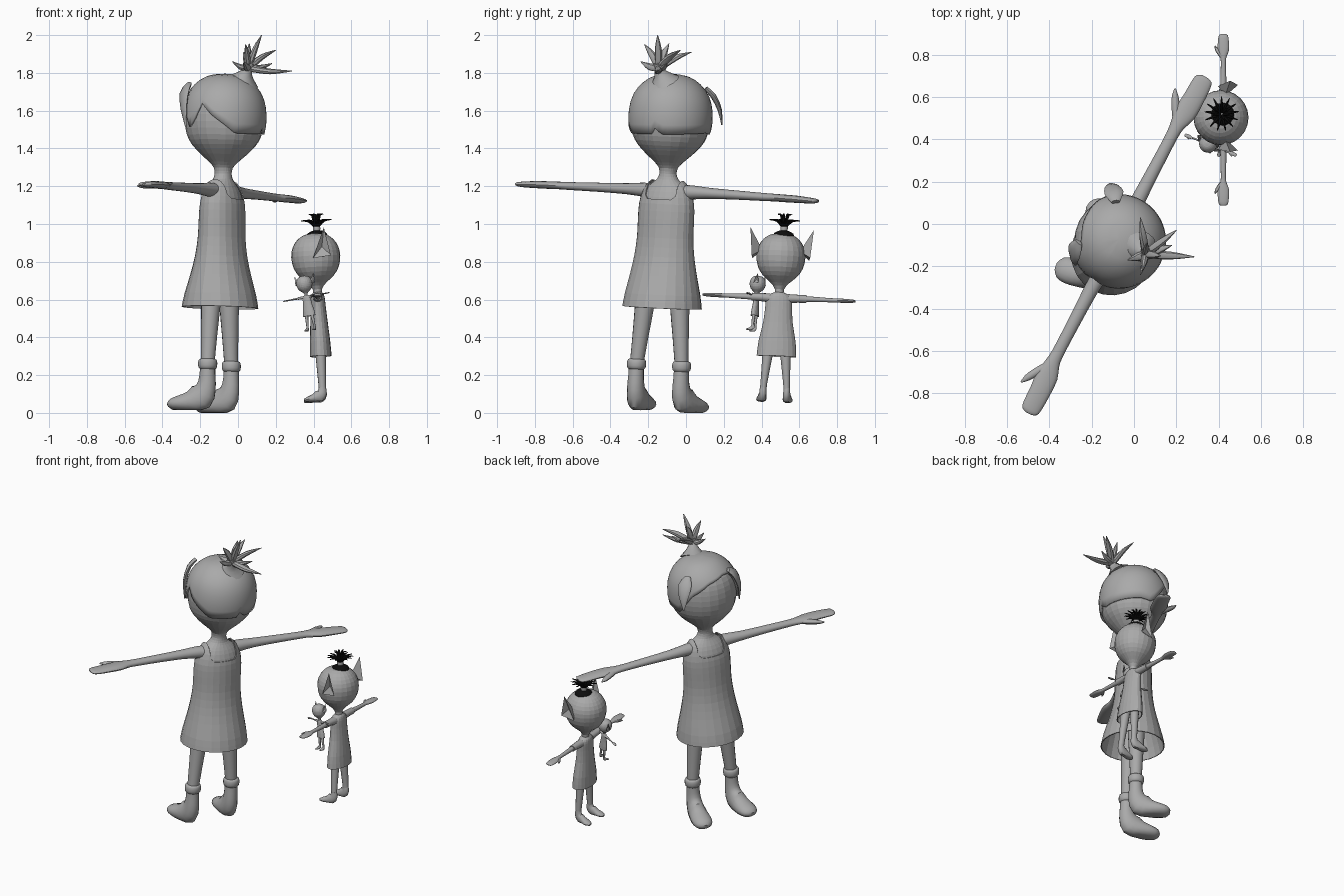
import bpy, bmesh, math
from mathutils import Matrix, Vector

if "Cube" in bpy.data.objects:
    bpy.data.objects.remove(bpy.data.objects["Cube"])

def material(name, c):
    m = bpy.data.materials.new(name)
    m.diffuse_color = (*c, 1)
    m.use_nodes = True
    m.node_tree.nodes["Principled BSDF"].inputs["Base Color"].default_value = m.diffuse_color
    return m

GREY = material("grey", (0.4, 0.4, 0.4))
BLACK = material("black", (0.004, 0.004, 0.004))

def finish(name, bm, M, mat=GREY, angle=40, thick=0):
    bmesh.ops.recalc_face_normals(bm, faces=bm.faces)
    bm.transform(M)
    me = bpy.data.meshes.new(name)
    bm.to_mesh(me)
    bm.free()
    me.materials.append(mat)
    if angle:
        me.shade_smooth()
        me.set_sharp_from_angle(angle=math.radians(angle))
    ob = bpy.data.objects.new(name, me)
    bpy.context.collection.objects.link(ob)
    if thick:
        mod = ob.modifiers.new("thickness", 'SOLIDIFY')
        mod.thickness, mod.offset = thick, -1
    return ob

def smooth_path(pts, sub):
    """Catmull-Rom through rows of x, y, z, radius a, radius b."""
    P = [pts[0]] + list(pts) + [pts[-1]]
    out = []
    for i in range(1, len(P) - 2):
        for k in range(sub):
            t = k / sub
            out.append([0.5 * (2 * b + (c - a) * t + (2 * a - 5 * b + 4 * c - d) * t * t
                        + (3 * b - a - 3 * c + d) * t ** 3)
                        for a, b, c, d in zip(P[i - 1], P[i], P[i + 1], P[i + 2])])
    return out + [list(pts[-1])]

def sweep(pts, side, n=16, sub=2, cap=True):
    """Loft ellipses along a path; 'side' is the direction of radius a."""
    rows = smooth_path(pts, sub)
    bm, rings = bmesh.new(), []
    C = [Vector(r[:3]) for r in rows]
    for i, r in enumerate(rows):
        t = (C[min(i + 1, len(C) - 1)] - C[max(i - 1, 0)]).normalized()
        A = Vector(side)
        A = (A - t * A.dot(t)).normalized()
        B = t.cross(A)
        rings.append([bm.verts.new(C[i] + A * max(r[3], .0008) * math.cos(2 * math.pi * k / n)
                      + B * max(r[4], .0008) * math.sin(2 * math.pi * k / n)) for k in range(n)])
    for p, q in zip(rings, rings[1:]):
        for k in range(n):
            bm.faces.new((p[k], p[(k + 1) % n], q[(k + 1) % n], q[k]))
    if cap:
        bm.faces.new(rings[0])
        bm.faces.new(rings[-1])
    return bm

def upright(rows, **kw):
    """Vertical loft from rows of z, half width, half depth."""
    return sweep([(0, 0, z, a, b) for z, a, b in rows], (1, 0, 0), **kw)

def sit_flat(bm):
    for v in bm.verts:
        v.co.z = max(v.co.z, 0)
    return bm

SIDES = ((-1, "left"), (1, "right"))
X, Y = (1, 0, 0), (0, 1, 0)

# ---------- tall figure (local frame: arms along x, facing +y) ----------
TALL = (Matrix.Translation((-0.108, -0.151, 0.008)) @ Matrix.Rotation(math.radians(62.3), 4, 'Z')
        @ Matrix.Rotation(0.05, 4, 'Y'))

# head
head = [(1.26, .045), (1.29, .05), (1.32, .075), (1.36, .12), (1.41, .168), (1.46, .196), (1.53, .21),
        (1.6, .208), (1.66, .193), (1.71, .162), (1.75, .115), (1.77, .065), (1.777, 0)]
finish("tall_head", upright([(z, r, r) for z, r in head], n=24), TALL, angle=0)

# torso under the dress
finish("tall_torso", upright([(1.0, .148, .103), (1.1, .147, .1), (1.165, .127, .083), (1.205, .092, .063),
       (1.23, .06, .05), (1.26, .045, .045), (1.3, .045, .045)], n=24), TALL, angle=0)

# dress with scooped neck front and back
bm = upright([(.55, .214, .2), (.62, .205, .185), (.72, .185, .155), (.82, .168, .13), (.92, .158, .117),
              (1.02, .158, .113), (1.1, .155, .108), (1.17, .136, .092), (1.215, .104, .072),
              (1.24, .07, .056)], n=24, cap=False)
for co, no in (((.09, 0, 0), X), ((-.09, 0, 0), X), ((0, 0, 1.125), (0, 0, 1)),
               ((.07, 0, 1.125), (1, 0, -1)), ((-.07, 0, 1.125), (1, 0, 1))):
    bmesh.ops.bisect_plane(bm, geom=bm.verts[:] + bm.edges[:] + bm.faces[:], plane_co=co, plane_no=no)
gone = []
for f in bm.faces:
    c = f.calc_center_median()
    if abs(c.x) < .09 and c.z > 1.125 + max(0, abs(c.x) - .07):
        gone.append(f)
bmesh.ops.delete(bm, geom=gone, context='FACES')
finish("tall_dress", bm, TALL, angle=0, thick=.006)

for s, side in SIDES:
    # arm, mitten hand and thumb
    finish(f"tall_{side}_arm", sweep([(s * x, y, z, a, b) for x, y, z, a, b in (
        (.08, 0, 1.165, .045, .04), (.15, .005, 1.168, .04, .037), (.25, .01, 1.168, .034, .029),
        (.42, .01, 1.167, .03, .024), (.58, .01, 1.165, .029, .021), (.64, .01, 1.165, .036, .02),
        (.7, .005, 1.164, .052, .02), (.78, 0, 1.163, .05, .019), (.86, 0, 1.16, .047, .015),
        (.89, 0, 1.16, .038, .011), (.9, 0, 1.16, .015, .004))], Y), TALL)
    finish(f"tall_{side}_thumb", sweep([(s * x, y, z, a, a * .8) for x, y, z, a in (
        (.65, .02, 1.163, .02), (.71, .058, 1.16, .02), (.755, .085, 1.157, .015), (.785, .1, 1.156, .003))],
        Y, n=10), TALL)
    # leg, boot cuff and boot
    finish(f"tall_{side}_leg", sweep([(s * .09, 0, .75, .058, .058), (s * .106, 0, .55, .051, .051),
        (s * .12, -.002, .4, .043, .043), (s * .135, -.005, .24, .036, .036)], X), TALL)
    foot = TALL @ Matrix.Translation((s * .135, -.005, 0)) @ Matrix.Rotation(-s * .14, 4, 'Z')
    finish(f"tall_{side}_cuff", upright([(.215, .036, .036), (.225, .048, .048), (.25, .051, .051),
           (.268, .046, .046), (.272, .034, .034)]), foot)
    finish(f"tall_{side}_boot", sit_flat(sweep([
        (0, 0, .24, .04, .04), (0, 0, .18, .041, .043), (0, .006, .12, .046, .054), (0, .035, .07, .053, .075),
        (0, .09, .046, .06, .056), (0, .15, .036, .063, .042), (0, .195, .03, .05, .03),
        (0, .215, .026, .02, .012)], X)), foot)

# hair cap: shell over the head whose lower edge varies round the head
LINE = [(0, 1.49), (20, 1.48), (45, 1.6), (75, 1.67), (110, 1.7), (130, 1.69), (149, 1.5), (160, 1.53),
        (174, 1.62), (190, 1.56), (224, 1.47), (270, 1.475), (277, 1.51), (285, 1.475), (360, 1.49)]

def lookup(table, x):
    for (a, u), (b, v) in zip(table, table[1:]):
        if a <= x <= b:
            return u + (v - u) * (x - a) / (b - a)
    return table[-1][1]

bm, cols, N, ROWS = bmesh.new(), [], 60, 10
dense = [(r[2], r[3]) for r in smooth_path([(0, 0, z, r, r) for z, r in head], 4)]
for k in range(N):
    deg = 360 * k / N
    low, a = lookup(LINE, deg), math.radians(deg)
    col = []
    for j in range(ROWS):
        z = low + (1.777 - low) * math.sin(j / ROWS * math.pi / 2)
        r = lookup(dense, z) * 1.06
        col.append(bm.verts.new((r * math.cos(a), r * math.sin(a), 1.56 + (z - 1.56) * 1.06)))
    cols.append(col)
crown = bm.verts.new((0, 0, 1.79))
for p, q in zip(cols, cols[1:] + cols[:1]):
    for j in range(ROWS - 1):
        bm.faces.new((p[j], q[j], q[j + 1], p[j + 1]))
    bm.faces.new((p[-1], q[-1], crown))
finish("tall_hair_cap", bm, TALL, thick=.012)

# loose locks beside the face
finish("tall_right_lock", sweep([(.15, .1, 1.72, .02, .012), (.185, .125, 1.68, .045, .014),
       (.212, .152, 1.61, .032, .011), (.222, .165, 1.53, .003, .003)], (-.6, .8, 0), n=10), TALL)
finish("tall_left_lock", sweep([(-.1, .165, 1.73, .02, .012), (-.145, .165, 1.69, .045, .014),
       (-.18, .15, 1.6, .032, .011), (-.185, .13, 1.49, .003, .003)], (.6, .8, 0), n=10), TALL)

# spiky ponytail on the crown (world frame)
I = Matrix()
finish("ponytail_base", sweep([(.025, -.115, 1.75, .085, .085), (.038, -.13, 1.785, .045, .045),
       (.05, -.143, 1.815, .025, .025), (.06, -.143, 1.85, .027, .027)], X, n=12), I)
for i, tip in enumerate([(.285, -.155, 1.81), (.2, -.03, 1.92), (.03, .03, 1.91), (.125, -.15, 2.0),
                         (.04, -.22, 1.95), (-.03, -.17, 1.86), (.18, -.1, 1.85), (.03, -.24, 1.86),
                         (.06, -.09, 1.955)]):
    a, b = Vector((.055, -.143, 1.825)), Vector(tip)
    m = a.lerp(b, .5) + Vector((0, 0, .012 if tip[2] > 1.9 else -.01))
    finish(f"ponytail_spike_{i}", sweep([(*a, .018, .018), (*m, .019, .015), (*b, .002, .002)],
           (.3, .9, .1), n=8, sub=3), I)

# ---------- small figure, used for the child and again for its doll ----------
def small_figure(name, M, k=1):
    finish(f"{name}_head", upright([(z, r, r) for z, r in (
        (.54, .024), (.595, .024), (.63, .05), (.665, .09), (.71, .119), (.77, .13), (.82, .121),
        (.86, .095), (.885, .057), (.896, 0))], n=24), M, angle=0)
    finish(f"{name}_dress", upright([(.24, .105, .058), (.32, .098, .054), (.42, .078, .046), (.5, .071, .04),
           (.545, .068, .037), (.568, .05, .032), (.58, .022, .022)], n=20, cap=False), M, angle=0, thick=.005 * k)
    for s, side in SIDES:
        # sleeve, arm, hand and thumb
        finish(f"{name}_{side}_sleeve", sweep([(s * .05, 0, .548, .026, .024), (s * .1, 0, .55, .022, .021),
               (s * .145, 0, .55, .021, .021)], Y, n=12), M)
        finish(f"{name}_{side}_arm", sweep([(s * x, 0, .55, a, b) for x, a, b in (
            (.05, .017, .017), (.16, .015, .015), (.27, .012, .011), (.3, .016, .011), (.33, .027, .011),
            (.37, .026, .01), (.4, .021, .007), (.406, .008, .003))], Y, n=12), M)
        finish(f"{name}_{side}_thumb", sweep([(s * .3, .008, .55, .01, .008), (s * .33, .03, .549, .009, .008),
               (s * .35, .04, .548, .002, .002)], Y, n=8), M)
        # leg and foot
        finish(f"{name}_{side}_leg", sweep([(s * .042, 0, .34, .032, .03), (s * .048, 0, .24, .027, .027),
               (s * .06, 0, .1, .018, .02), (s * .063, 0, .04, .017, .018)], X, n=12), M)
        foot = M @ Matrix.Translation((s * .063, 0, 0)) @ Matrix.Rotation(-s * .1, 4, 'Z')
        finish(f"{name}_{side}_foot", sit_flat(sweep([
            (0, 0, .075, .017, .018), (0, .002, .045, .019, .026), (0, .02, .026, .021, .034),
            (0, .05, .018, .025, .021), (0, .08, .012, .026, .014), (0, .1, .009, .012, .007)], X, n=12)), foot)
        # flared dish ear
        bm = bmesh.new()
        a, t, b, f, c = [bm.verts.new((s * x, y, z)) for x, y, z in (
            (.1, -.02, .8), (.168, -.05, .915), (.155, -.08, .765), (.15, .015, .755), (.135, -.035, .815))]
        for p, q in ((t, b), (b, f), (f, t)):
            bm.faces.new((a, p, q))
            bm.faces.new((c, q, p))
        finish(f"{name}_{side}_ear", bm, M, angle=0)

CHILD = (Matrix.Translation((.45, .468, .06)) @ Matrix.Rotation(math.pi / 2, 4, 'Z')
         @ Matrix.Rotation(.045, 4, 'Y') @ Matrix.Rotation(-.05, 4, 'X'))
small_figure("child", CHILD)

# child's black topknot
TOP = CHILD @ Matrix.Translation((.01, -.012, 0))
finish("topknot_patch", upright([(.87, .058, .058), (.893, .05, .05), (.906, .024, .024)]), TOP, BLACK)
finish("topknot_tie", upright([(.9, .017, .017), (.92, .02, .02), (.94, .016, .016)], n=12), TOP)
for count, reach, tip in ((13, .082, .962), (7, .04, .992)):
    for i in range(count):
        a = 2 * math.pi * i / count
        c, s = math.cos(a), math.sin(a)
        finish(f"topknot_strand_{count}_{i}", sweep([
            (.008 * c, .008 * s, .925, .007, .007),
            (.5 * reach * c, .5 * reach * s, tip - .005, .007, .006),
            (reach * c, reach * s, tip, .002, .002)], (-s, c, 0), n=6, sub=3), TOP, BLACK)

# doll held at the child's side
up = Vector((-.04, .023, .255)).normalized()
right = Vector((-.24, .095, -.045))
right = (right - up * right.dot(up)).normalized()
axes = Matrix((right, up.cross(right), up)).transposed().to_4x4()
small_figure("doll", Matrix.Translation((.39, .357, .435)) @ axes @ Matrix.Scale(.33, 4), .33)
